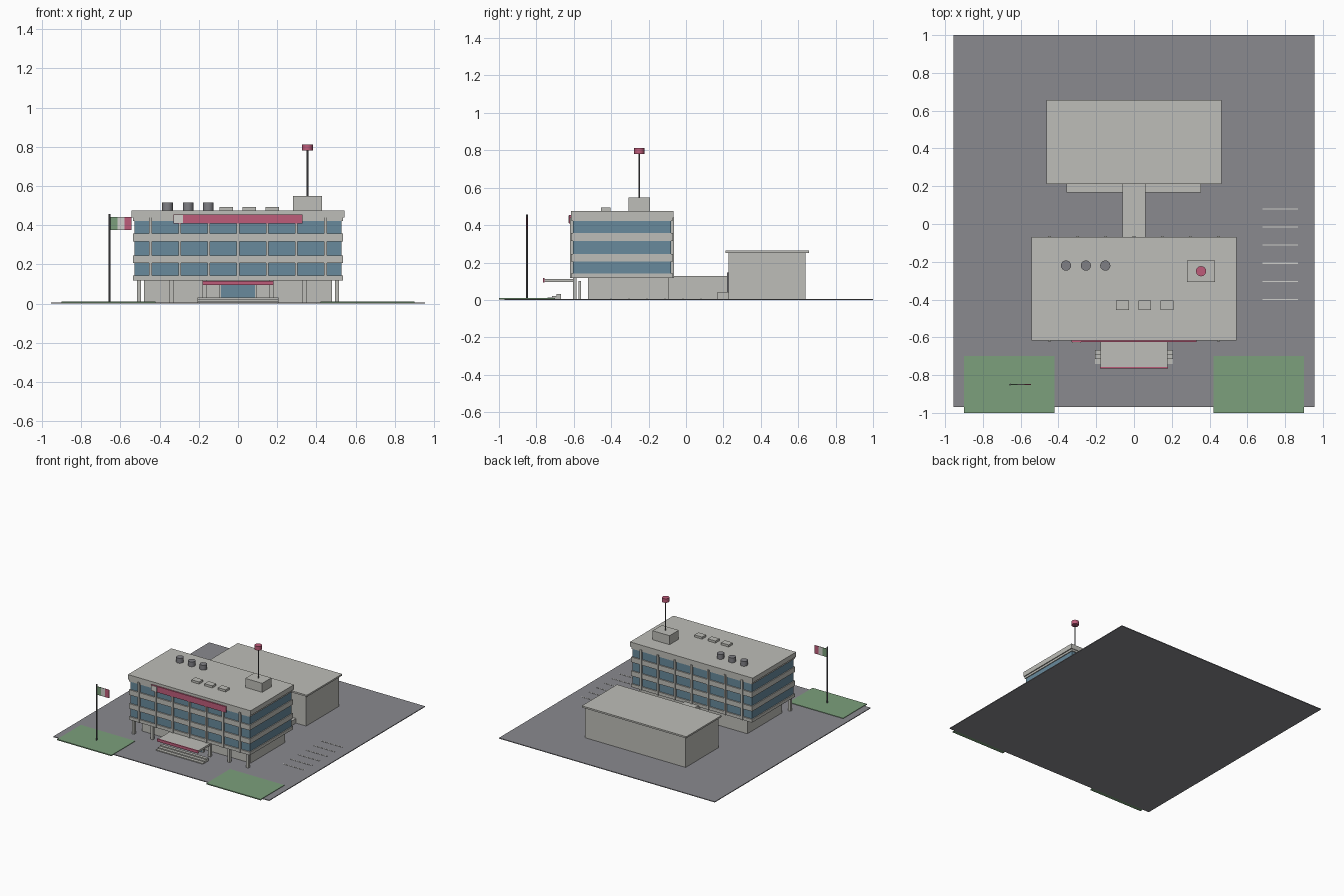
import bpy, math


def srgb(c):
    return c / 12.92 if c <= 0.04045 else ((c + 0.055) / 1.055) ** 2.4


def material(name, r, g, b):
    m = bpy.data.materials.new(name)
    m.diffuse_color = (srgb(r / 255), srgb(g / 255), srgb(b / 255), 1)
    return m


WALL = material("pale concrete", 190, 190, 184)
GLASS = material("blue glass", 104, 138, 156)
RED = material("crimson", 190, 92, 122)
ASPHALT = material("asphalt", 138, 138, 143)
GRASS = material("grass green", 124, 160, 124)
METAL = material("grey metal", 128, 128, 133)
POLE = material("dark metal", 100, 100, 104)
WHITE = material("off white", 208, 208, 204)


def box(name, x0, x1, y0, y1, z0, z1, mat):
    bpy.ops.mesh.primitive_cube_add(
        size=1, location=((x0 + x1) / 2, (y0 + y1) / 2, (z0 + z1) / 2))
    o = bpy.context.object
    o.name = name
    o.scale = (x1 - x0, y1 - y0, z1 - z0)
    bpy.ops.object.transform_apply(location=False, rotation=False, scale=True)
    o.data.materials.append(mat)
    return o


def cylinder(name, x, y, r, z0, z1, mat, sides=16):
    bpy.ops.mesh.primitive_cylinder_add(
        vertices=sides, radius=r, depth=z1 - z0, location=(x, y, (z0 + z1) / 2))
    o = bpy.context.object
    o.name = name
    o.data.materials.append(mat)
    bpy.ops.object.shade_smooth_by_angle(angle=math.radians(40))
    return o


# Site: paving, lawns and parking lines
box("paving", -0.955, 0.955, -0.97, 1.0, 0, 0.006, ASPHALT)
box("lawn_left", -0.9, -0.42, -1.0, -0.70, 0.002, 0.010, GRASS)
box("lawn_right", 0.42, 0.9, -1.0, -0.70, 0.002, 0.010, GRASS)
for i in range(6):
    y = 0.08 - i * 0.096
    box("parking_line", 0.68, 0.868, y - 0.003, y + 0.003, 0.005, 0.008, WHITE)

# Main block: recessed base, glass storeys, floor bands, roof
box("ground_floor", -0.48, 0.48, -0.525, -0.09, 0.004, 0.12, WALL)
box("glass_storeys", -0.528, 0.528, -0.605, -0.08, 0.13, 0.44, GLASS)
for z0, z1 in ((0.117, 0.142), (0.206, 0.246), (0.316, 0.357)):
    box("floor_band", -0.535, 0.535, -0.615, -0.07, z0, z1, WALL)
box("top_band", -0.535, 0.535, -0.612, -0.073, 0.422, 0.44, WALL)
box("roof_slab", -0.543, 0.543, -0.616, -0.068, 0.438, 0.476, WALL)

# Vertical fins on the front and back, columns under the front edge
for i in range(-3, 4):
    x = i * 0.149
    box("front_fin", x - 0.007, x + 0.007, -0.621, -0.600, 0.117, 0.44, WALL)
    box("back_fin", x - 0.007, x + 0.007, -0.085, -0.063, 0.117, 0.44, WALL)
for s in (-1, 1):
    for x in (0.17, 0.34, 0.505):
        box("front_column", s * x - 0.01, s * x + 0.01, -0.605, -0.585,
            0.004, 0.12, WALL)

# Sign panel with a pale square at its left end
box("sign_panel", -0.33, 0.33, -0.626, -0.614, 0.408, 0.455, RED)
box("sign_square", -0.328, -0.28, -0.629, -0.624, 0.411, 0.452, WHITE)

# Entrance: glazing, canopy and steps
box("entrance_glass", -0.09, 0.09, -0.573, -0.563, 0.006, 0.098, GLASS)
for x in (-0.092, 0.092):
    box("entrance_frame", x - 0.004, x + 0.004, -0.574, -0.562, 0.006, 0.1, WALL)
box("canopy", -0.178, 0.178, -0.757, -0.605, 0.097, 0.113, WALL)
box("canopy_band", -0.18, 0.18, -0.764, -0.756, 0.094, 0.116, RED)
for i in range(3):
    box("entrance_step", -0.207, 0.207, -0.74 + 0.024 * i, -0.668,
        0.004 + 0.009 * i, 0.013 + 0.009 * i, WALL)

# Roof equipment
for x in (-0.36, -0.255, -0.152):
    cylinder("roof_vent", x, -0.22, 0.027, 0.474, 0.515, METAL)
for x in (-0.06, 0.057, 0.175):
    box("roof_unit", x - 0.034, x + 0.034, -0.455, -0.405, 0.474, 0.493, WALL)
box("roof_room", 0.28, 0.43, -0.308, -0.192, 0.474, 0.548, WALL)
cylinder("mast", 0.355, -0.25, 0.004, 0.546, 0.79, POLE, 8)
cylinder("mast_beacon", 0.355, -0.25, 0.027, 0.781, 0.813, RED)

# Link corridor and rear hall with its loading platform
box("link_corridor", -0.06, 0.06, -0.095, 0.23, 0.004, 0.127, WALL)
box("rear_hall", -0.445, 0.445, 0.226, 0.64, 0.004, 0.252, WALL)
box("rear_roof", -0.462, 0.462, 0.211, 0.657, 0.25, 0.263, WALL)
box("loading_platform", -0.358, 0.355, 0.168, 0.228, 0.004, 0.043, WALL)
for x in (-0.27, -0.15, 0.15, 0.27):
    box("loading_door", x - 0.045, x + 0.045, 0.22, 0.228, 0.043, 0.148, METAL)

# Flagpole and three-part flag
cylinder("flagpole", -0.656, -0.85, 0.005, 0.008, 0.457, POLE, 8)
for i, mat in enumerate((GRASS, WHITE, RED)):
    x = -0.651 + i * 0.0355
    box("flag_stripe", x, x + 0.0355, -0.852, -0.848, 0.376, 0.442, mat)
